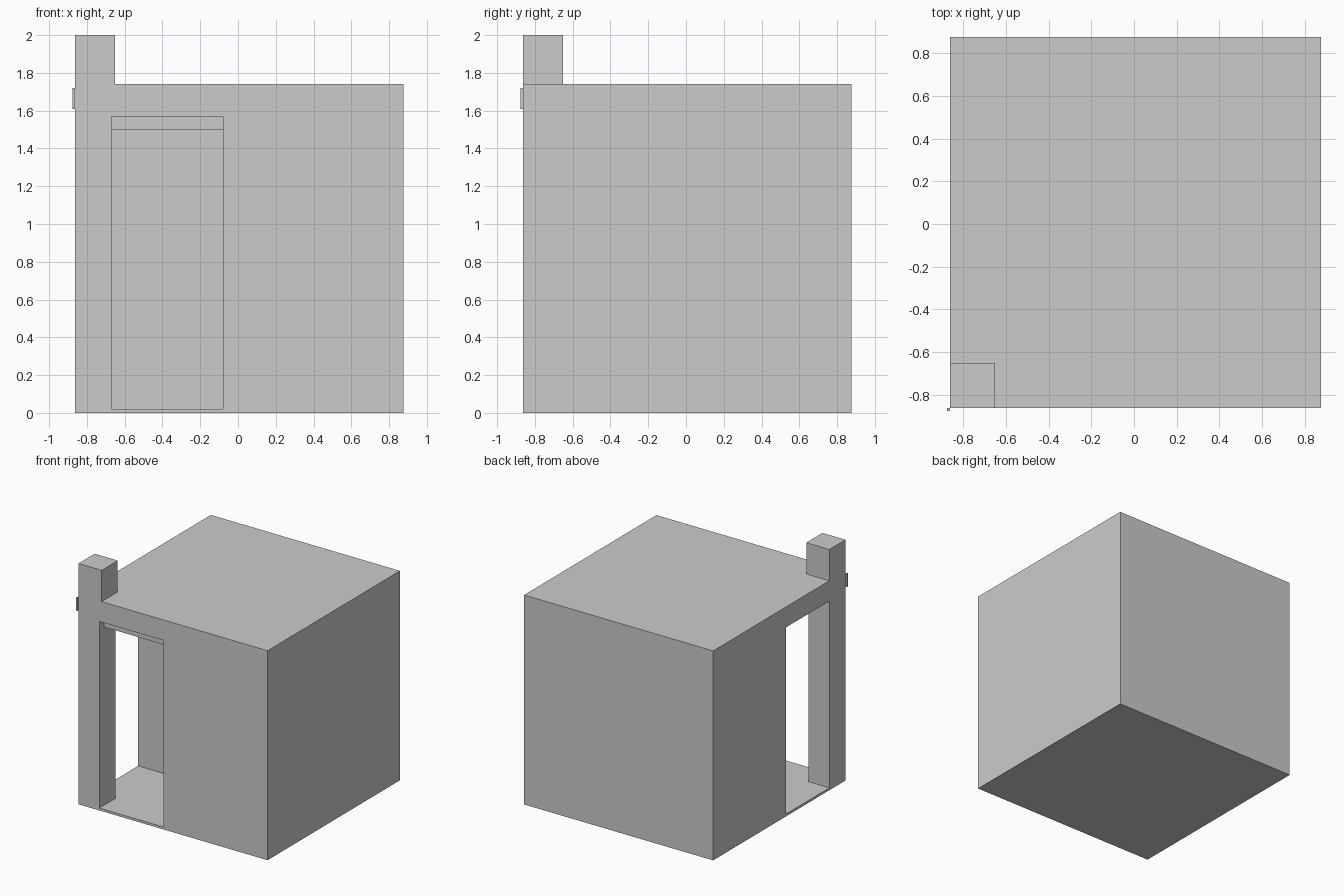
import bpy, bmesh

if "Cube" in bpy.data.objects:
    bpy.data.objects.remove(bpy.data.objects["Cube"])

LO, HI = -0.862, 0.875      # outer walls
PX, PY = -0.67, -0.65       # inner faces of the corner pillar
IN = -0.08                  # inner walls of the porch


def prism(name, outline, z0, z1):
    """Extrude a plan outline from z0 up to z1."""
    bm = bmesh.new()
    face = bm.faces.new([bm.verts.new((x, y, z0)) for x, y in outline])
    ext = bmesh.ops.extrude_face_region(bm, geom=[face], use_keep_orig=True)
    top = [v for v in ext["geom"] if isinstance(v, bmesh.types.BMVert)]
    bmesh.ops.translate(bm, verts=top, vec=(0, 0, z1 - z0))
    bmesh.ops.recalc_face_normals(bm, faces=bm.faces)
    mesh = bpy.data.meshes.new(name)
    bm.to_mesh(mesh)
    bm.free()
    obj = bpy.data.objects.new(name, mesh)
    bpy.context.collection.objects.link(obj)
    return obj


def rect(x0, y0, x1, y1):
    return [(x0, y0), (x1, y0), (x1, y1), (x0, y1)]


def around_corner(px, py, x1, y1):
    """L-shaped plan that leaves the front left corner standing."""
    return [(px, -1), (x1, -1), (x1, y1), (-1, y1), (-1, py), (px, py)]


def cut(target, cutter):
    mod = target.modifiers.new(cutter.name, "BOOLEAN")
    mod.operation = "DIFFERENCE"
    mod.solver = "EXACT"
    mod.object = cutter
    cutter.hide_render = True
    cutter.hide_set(True)


# Building block with the corner turret left above the roof
building = prism("building", rect(LO, LO, HI, HI), 0, 2)
cut(building, prism("roof_cutter", around_corner(-0.65, -0.65, 1, 1), 1.74, 2.2))

# Corner porch open to the front and the left, around the pillar
cut(building, prism("porch_cutter", around_corner(PX, PY, IN, IN), 0.02, 1.57))

# Lowered lintel set back inside the front opening
prism("front_lintel", rect(PX, -0.80, IN, PY), 1.5, 1.57)

# Small bracket on the outer corner of the pillar
prism("corner_bracket", rect(-0.875, -0.875, LO, LO), 1.61, 1.72)
